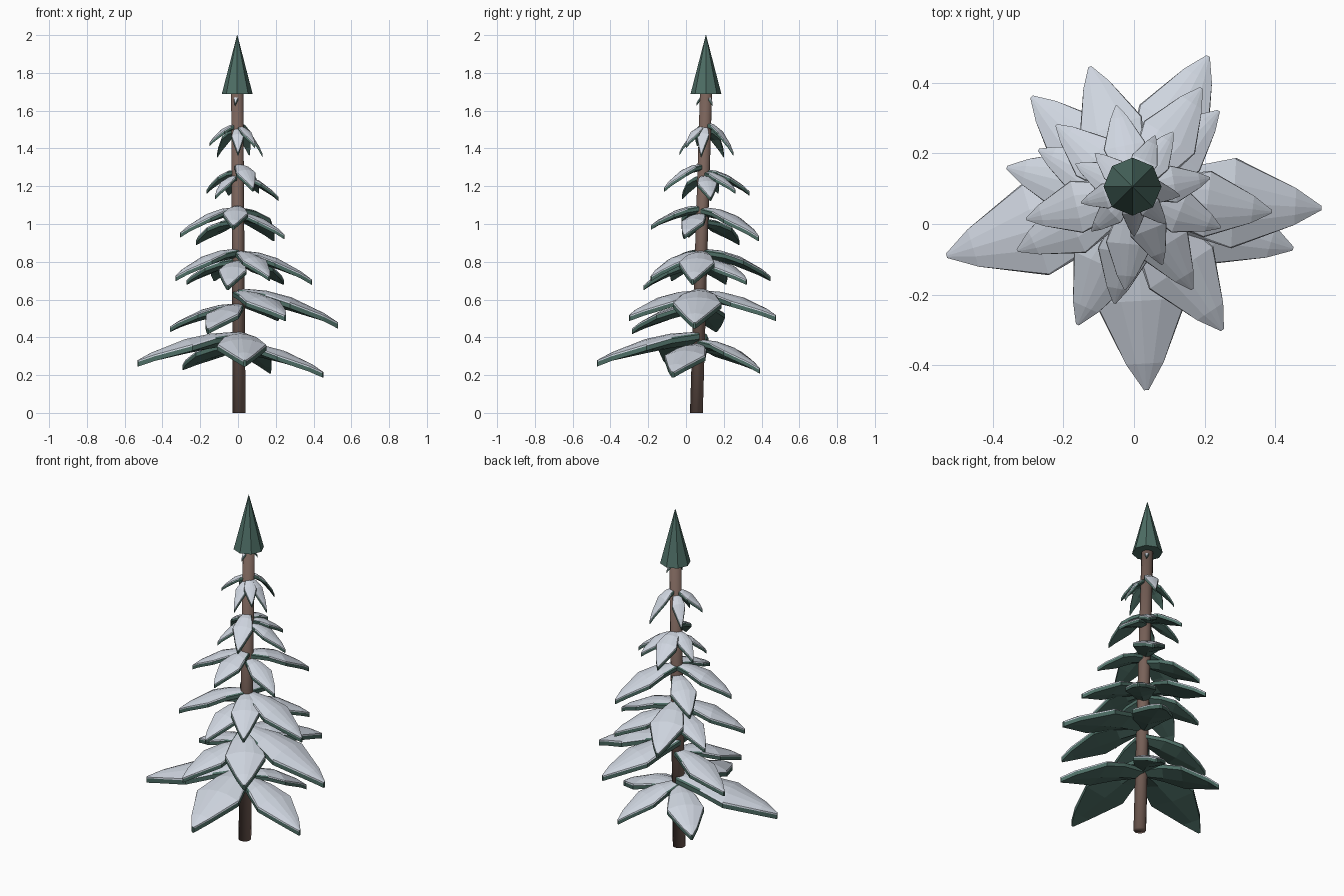
import bpy, bmesh, math
from mathutils import Vector

if "Cube" in bpy.data.objects:
    bpy.data.objects.remove(bpy.data.objects["Cube"])


def material(name, rgb):
    m = bpy.data.materials.new(name)
    m.diffuse_color = (*rgb, 1)
    m.use_nodes = True
    m.node_tree.nodes["Principled BSDF"].inputs["Base Color"].default_value = m.diffuse_color
    return m


SNOW = material("snow", (0.62, 0.665, 0.74))
GREEN = material("pine green", (0.075, 0.155, 0.13))
BARK = material("bark", (0.19, 0.122, 0.10))


def finish(bm, name, mats, smooth=False):
    bmesh.ops.recalc_face_normals(bm, faces=bm.faces)
    for f in bm.faces:
        f.smooth = smooth
    me = bpy.data.meshes.new(name)
    bm.to_mesh(me)
    bm.free()
    for m in mats:
        me.materials.append(m)
    ob = bpy.data.objects.new(name, me)
    bpy.context.collection.objects.link(ob)
    return ob


def trunk_centre(z):
    return Vector((0.006 - 0.006 * z, 0.055 + 0.03 * z, z))


def tapered(name, mat, rings, sides, smooth=False):
    """Loft of rings (centre, radius); closed at both ends."""
    bm = bmesh.new()
    loops = []
    for c, r in rings:
        loops.append([bm.verts.new(c + Vector((r * math.cos(a), r * math.sin(a), 0)))
                      for a in (math.tau * i / sides for i in range(sides))])
    for a, b in zip(loops, loops[1:]):
        for i in range(sides):
            j = (i + 1) % sides
            bm.faces.new((a[i], a[j], b[j], b[i]))
    bm.faces.new(loops[0])
    bm.faces.new(loops[-1])
    return finish(bm, name, [mat], smooth)


# Leaf outline: fraction of length, fraction of half width, green overhang, keel depth
OUTLINE = [(0, 0.25, 1.35, 0.2), (0.28, 0.68, 1.12, 0.2), (0.53, 1.0, 1.03, 0.12),
           (0.86, 0.42, 1.0, 0.0), (1, 0.05, 1.0, 0.0)]
# Cross-section: (fraction of half width, sag)
SECTION = [(-1, -0.22), (-0.45, -0.05), (0, 0), (0.45, -0.05), (1, -0.22)]


def branch(name, root_z, tip):
    """Drooping leaf-shaped bough: snow on top, green rim and keeled underside."""
    root, tip = trunk_centre(root_z), Vector(tip)
    flat = Vector((tip.x - root.x, tip.y - root.y, 0))
    length = flat.length
    side = Vector((-flat.y, flat.x, 0)).normalized()
    half = 0.235 * length
    thick = 0.014 + 0.034 * length
    drop = root_z - tip.z - 0.6 * thick
    bm = bmesh.new()
    top, mid, low = [], [], []
    for t, w, over, keel in OUTLINE:
        c = root + flat * t - Vector((0, 0, drop * t ** 2.1))
        hw = half * w

        def point(u, z):
            return bm.verts.new(c + side * (u * hw) + Vector((0, 0, z)))

        edge = -0.22 * hw
        top.append([point(u, s * hw) for u, s in SECTION])
        mid.append([point(u * over, edge - 0.25 * thick) for u in (-1, 1)])
        low.append([point(-over, edge - thick), point(0, edge - thick - keel * half),
                    point(over, edge - thick)])
    for i in range(len(OUTLINE) - 1):
        a, b, m, n, c, d = top[i], top[i + 1], mid[i], mid[i + 1], low[i], low[i + 1]
        # Snow cover and its lip
        for k in range(4):
            bm.faces.new((a[k], a[k + 1], b[k + 1], b[k]))
        for k, e in ((0, 0), (4, 1)):
            f = bm.faces.new((a[k], b[k], n[e], m[e]))
            f.material_index = 1 if i == 0 else 0
        # Green rim and underside
        for q in ((m[0], n[0], d[0], c[0]), (m[1], n[1], d[2], c[2]),
                  (c[0], c[1], d[1], d[0]), (c[1], c[2], d[2], d[1])):
            bm.faces.new(q).material_index = 1
    for i in (0, -1):
        loop = top[i] + [mid[i][1]] + low[i][::-1] + [mid[i][0]]
        bm.faces.new(loop).material_index = 1
    finish(bm, name, [SNOW, GREEN])


# Trunk and pointed crown
tapered("trunk", BARK, [(trunk_centre(0), 0.034), (trunk_centre(1.72), 0.032)], 12, True)
crown = trunk_centre(1.687)
tapered("crown", GREEN, [(crown, 0.082), (crown + Vector((0, 0, 0.313)), 0.001)], 8)

# Tiers from the ground up: root height, then tip position of each bough
TIERS = [
    [(0.43, -0.53, -0.09, 0.26), (0.43, 0.035, -0.47, 0.26), (0.37, 0.45, -0.07, 0.20),
     (0.38, -0.29, 0.36, 0.24), (0.39, 0.17, 0.39, 0.22)],
    [(0.66, 0.53, 0.045, 0.46), (0.65, 0.21, 0.475, 0.50), (0.58, -0.36, 0.16, 0.44),
     (0.58, -0.16, -0.285, 0.43), (0.65, 0.25, -0.30, 0.50)],
    [(0.87, -0.125, 0.445, 0.71), (0.82, -0.27, 0.21, 0.69), (0.87, -0.33, -0.075, 0.71),
     (0.81, -0.055, -0.225, 0.66), (0.86, 0.165, -0.185, 0.71), (0.86, 0.39, 0.035, 0.69),
     (0.82, 0.24, 0.32, 0.69)],
    [(1.09, -0.305, 0.014, 0.94), (1.09, 0.19, 0.385, 0.92), (1.10, -0.025, -0.185, 0.98),
     (1.06, 0.245, -0.01, 0.93), (1.03, -0.22, 0.28, 0.90)],
    [(1.32, 0.08, -0.115, 1.18), (1.26, 0.215, 0.13, 1.13), (1.29, -0.05, 0.335, 1.16),
     (1.29, -0.165, 0.17, 1.17), (1.26, -0.12, -0.02, 1.14), (1.28, 0.11, 0.26, 1.17)],
    [(1.53, -0.15, 0.06, 1.42), (1.51, -0.11, 0.20, 1.36), (1.51, 0.0, -0.035, 1.37),
     (1.52, 0.13, 0.08, 1.36), (1.54, 0.06, 0.25, 1.37), (1.52, 0.09, 0.0, 1.41)],
    # Tiny buds just under the crown
    [(1.69, -0.015, 0.055, 1.63), (1.69, 0.03, 0.14, 1.63)],
]
for t, tier in enumerate(TIERS, 1):
    for n, (z, *tip) in enumerate(tier, 1):
        branch(f"tier_{t}_branch_{n}", z, tip)
